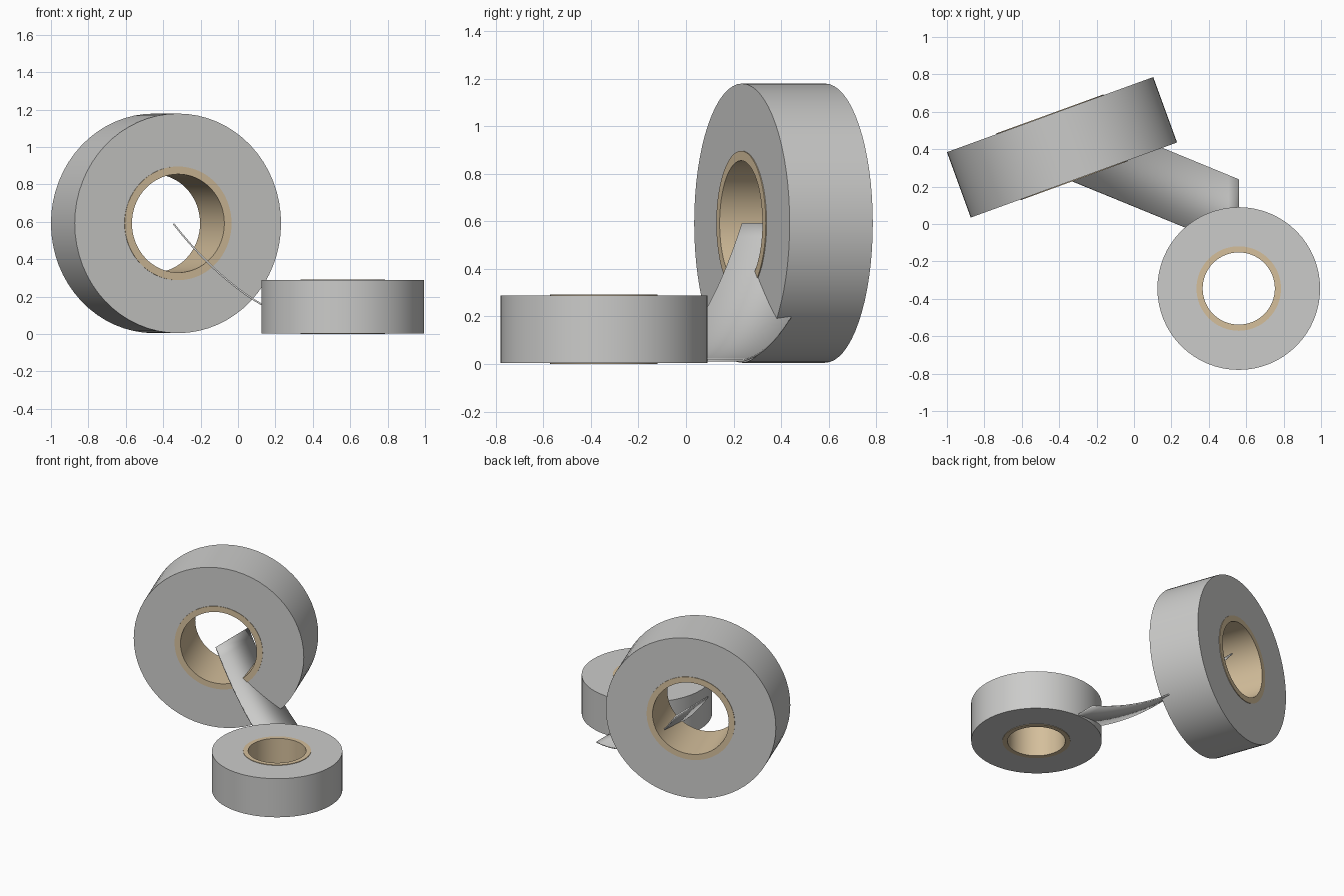
import bpy, bmesh
from math import radians, tau
from mathutils import Vector, Matrix

cube = bpy.data.objects.get("Cube")
if cube:
    bpy.data.objects.remove(cube, do_unlink=True)


def make_material(name, color):
    mat = bpy.data.materials.new(name)
    mat.use_nodes = True
    mat.diffuse_color = (*color, 1)
    mat.node_tree.nodes["Principled BSDF"].inputs["Base Color"].default_value = (*color, 1)
    return mat


grey = make_material("grey tape", (0.6, 0.6, 0.59))
tan = make_material("tan cardboard", (0.66, 0.52, 0.33))


def finish(name, bm, mat):
    mesh = bpy.data.meshes.new(name)
    bm.to_mesh(mesh)
    bm.free()
    obj = bpy.data.objects.new(name, mesh)
    bpy.context.collection.objects.link(obj)
    mesh.materials.append(mat)
    bpy.ops.object.select_all(action="DESELECT")
    obj.select_set(True)
    bpy.context.view_layer.objects.active = obj
    bpy.ops.object.shade_smooth_by_angle(angle=radians(30))
    return obj


def tube(name, inner, outer, height, matrix, mat):
    # A rectangular section spun about the roll's axis
    bm = bmesh.new()
    h = height / 2
    loop = [bm.verts.new(p) for p in
            ((inner, 0, -h), (outer, 0, -h), (outer, 0, h), (inner, 0, h))]
    edges = [bm.edges.new((loop[i], loop[(i + 1) % 4])) for i in range(4)]
    bmesh.ops.spin(bm, geom=loop + edges, cent=(0, 0, 0), axis=(0, 0, 1),
                   angle=tau, steps=64, use_merge=False)
    bmesh.ops.remove_doubles(bm, verts=bm.verts, dist=0.0001)
    bmesh.ops.recalc_face_normals(bm, faces=bm.faces)
    bm.transform(matrix)
    return finish(name, bm, mat)


def roll(name, hole, core, radius, width, matrix):
    # Wound tape around a cardboard core that stands slightly proud
    tube(name + "_tape", core, radius, width, matrix, grey)
    tube(name + "_core", hole, core, width + 0.008, matrix, tan)


# Large roll standing upright, turned to one side
upright = (Matrix.Translation((-0.385, 0.41, 0.592))
           @ Matrix.Rotation(radians(20), 4, "Z") @ Matrix.Rotation(radians(90), 4, "X"))
roll("large_roll", 0.263, 0.304, 0.587, 0.372, upright)

# Small roll lying flat
roll("small_roll", 0.193, 0.226, 0.435, 0.284, Matrix.Translation((0.56, -0.345, 0.146)))

# Loose strip curving down from the large roll to the floor
start, control, end = Vector((-0.345, 0.59)), Vector((0.07, 0.06)), Vector((0.56, 0.014))
steps, strip_width = 18, 0.375
bm = bmesh.new()
previous = None
for i in range(steps + 1):
    t = i / steps
    x, z = start * (1 - t) ** 2 + control * 2 * t * (1 - t) + end * t ** 2
    y = 0.235 - 0.41 * (x - start.x)
    row = [bm.verts.new((x, y, z)), bm.verts.new((x, y + strip_width, z))]
    if previous:
        bm.faces.new((previous[0], row[0], row[1], previous[1]))
    previous = row
strip = finish("loose_strip", bm, grey)
solid = strip.modifiers.new("thickness", "SOLIDIFY")
solid.thickness = 0.009
solid.offset = 0
